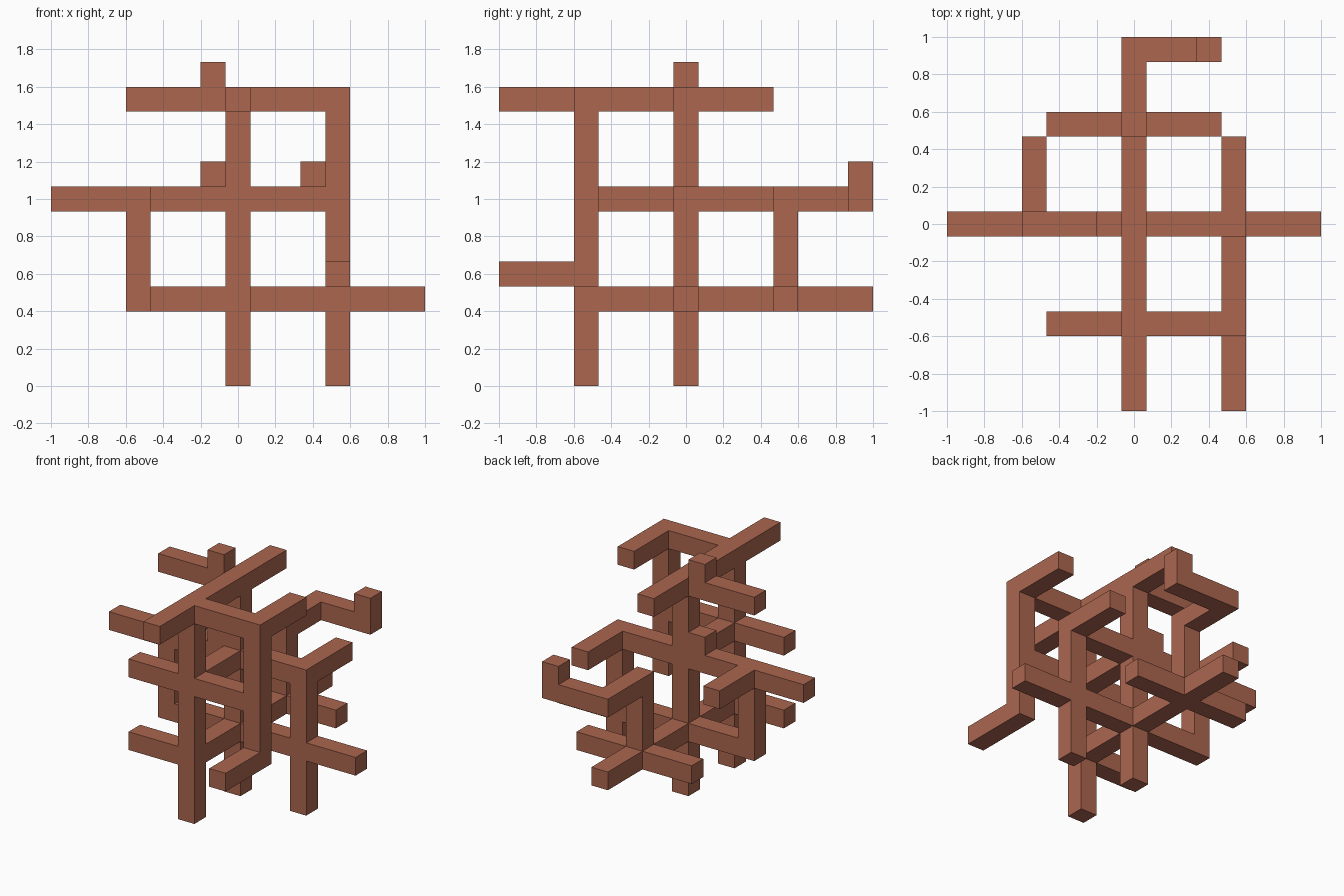
import bpy
import bmesh
from mathutils import Vector

cube = bpy.data.objects.get("Cube")
if cube:
    bpy.data.objects.remove(cube, do_unlink=True)

U = 2 / 15                    # thickness of every bar
LOW, MID, TOP = 3, 7, 11      # storey levels, in bar thicknesses

clay = bpy.data.materials.new("terracotta")
clay.use_nodes = True
clay.diffuse_color = (0.41, 0.132, 0.078, 1)
clay.node_tree.nodes["Principled BSDF"].inputs["Base Color"].default_value = clay.diffuse_color

cells = set()


def bar(axis, start, end, a, b):
    """Fill a straight bar; a and b are its other two coordinates in xyz order."""
    for t in range(start, end + 1):
        c = [a, b]
        c.insert("xyz".index(axis), t)
        cells.add(tuple(c))


# Posts (x, y)
bar("z", 0, TOP, 0, -4)
bar("z", 0, TOP, 0, 0)
bar("z", 0, MID, 4, 0)
bar("z", 4, TOP, 4, -4)
bar("z", LOW, MID, -4, 0)
bar("z", LOW, MID, 0, 4)

# Lower storey beams
bar("y", -4, 7, 0, LOW)
bar("x", -4, 7, 0, LOW)
bar("x", -3, 0, -4, LOW)
bar("x", -3, 3, 4, LOW)
bar("y", -7, -4, 4, 4)

# Middle storey beams
bar("x", -7, 4, 0, MID)
bar("x", -3, 4, -4, MID)
bar("y", -4, 0, 0, MID)
bar("y", 0, 3, 4, MID)
bar("y", 0, 3, -4, MID)

# Hooked arm at the back
bar("y", 4, 7, 0, MID)
bar("x", 0, 3, 7, MID)
bar("z", MID, MID + 1, 3, 7)

# Top storey beams
bar("y", -7, 3, 0, TOP)
bar("x", 0, 4, -4, TOP)
bar("y", -4, -1, 4, TOP)
bar("x", -4, 0, 0, TOP)

# Short upright stubs
for level in (MID, TOP):
    bar("z", level, level + 1, -1, 0)

# Skin: one seamless surface around all the bars
bm = bmesh.new()
for cell in sorted(cells):
    centre = Vector(cell) + Vector((0, 0, 0.5))
    for i in range(3):
        for sign in (-1, 1):
            n = Vector((0, 0, 0))
            n[i] = sign
            if tuple(int(v) for v in Vector(cell) + n) in cells:
                continue
            s = Vector((0, 0, 0))
            s[(i + 1) % 3] = 0.5
            t = n.cross(s)
            mid = centre + n / 2
            corners = (mid - s - t, mid + s - t, mid + s + t, mid - s + t)
            bm.faces.new([bm.verts.new(p * U) for p in corners])
bmesh.ops.remove_doubles(bm, verts=bm.verts[:], dist=0.001)

mesh = bpy.data.meshes.new("bar_lattice")
bm.to_mesh(mesh)
bm.free()
mesh.materials.append(clay)
bpy.context.collection.objects.link(bpy.data.objects.new("bar_lattice", mesh))
